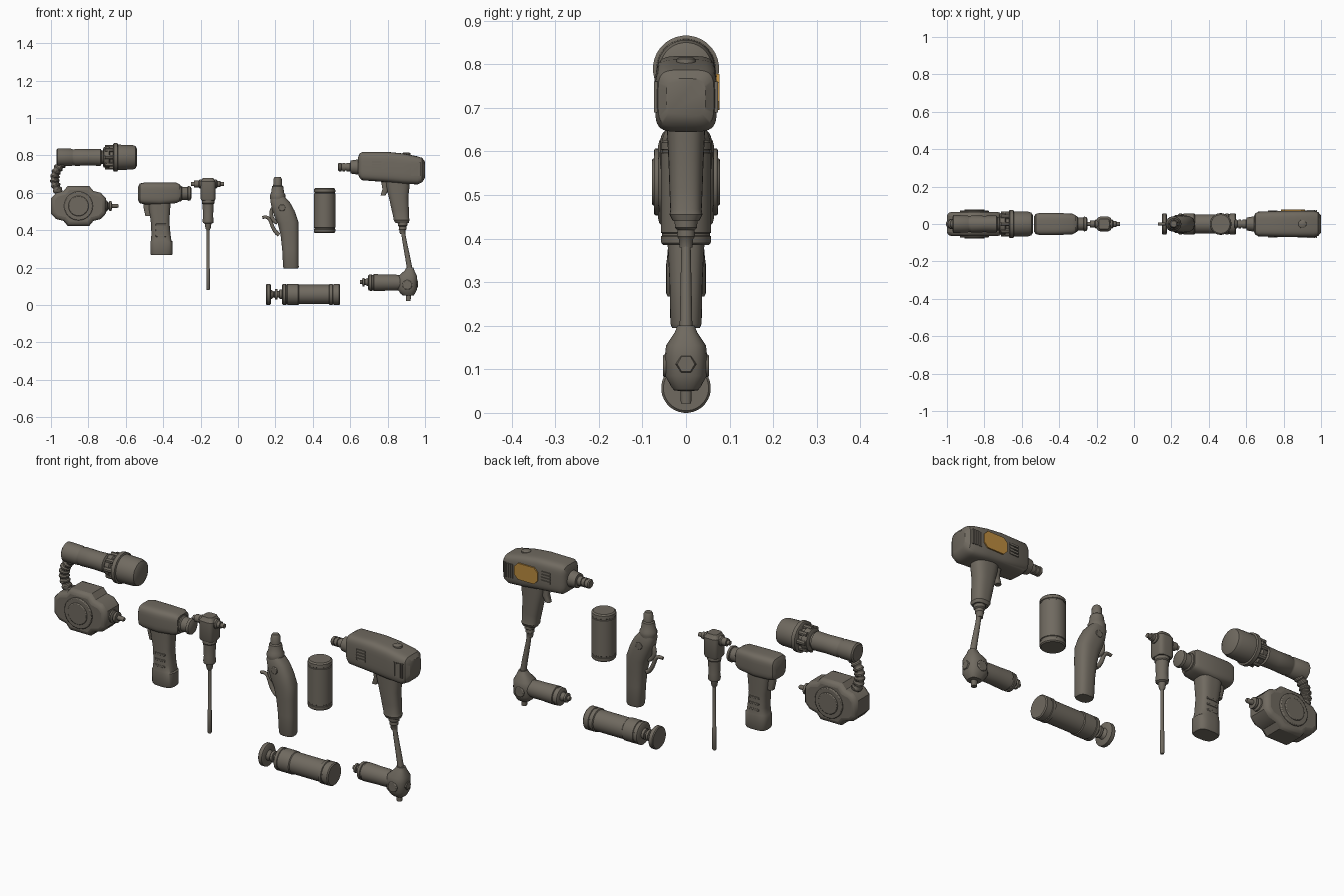
import bpy, bmesh, math
from mathutils import Vector
from mathutils.geometry import interpolate_bezier


def material(name, rgb):
    m = bpy.data.materials.new(name)
    m.diffuse_color = (*rgb, 1)
    return m


GREY = material("warm_grey", (0.162, 0.144, 0.117))
AMBER = material("amber", (0.50, 0.26, 0.05))


def finish(name, bm, mat=GREY, bevel=0, segs=2):
    bmesh.ops.recalc_face_normals(bm, faces=bm.faces)
    me = bpy.data.meshes.new(name)
    bm.to_mesh(me)
    bm.free()
    ob = bpy.data.objects.new(name, me)
    bpy.context.collection.objects.link(ob)
    me.materials.append(mat)
    if bevel:
        b = ob.modifiers.new("bevel", 'BEVEL')
        b.width, b.segments, b.limit_method = bevel, segs, 'ANGLE'
        b.angle_limit = math.radians(50)
    bpy.ops.object.select_all(action='DESELECT')
    ob.select_set(True)
    bpy.context.view_layer.objects.active = ob
    bpy.ops.object.shade_smooth_by_angle(angle=math.radians(35))
    return ob


# skin through sections (x, z, half size in plane, half size in y, tilt); p squares the section
def loft(name, sections, p=2, n=32):
    bm = bmesh.new()
    rings = []
    for x, z, a, b, tilt in sections:
        ux, uz = math.cos(math.radians(tilt)), math.sin(math.radians(tilt))
        ring = []
        for i in range(n):
            t = 2 * math.pi * (i + 0.5) / n
            c, s = math.cos(t), math.sin(t)
            c = math.copysign(abs(c) ** (2 / p), c) * a
            s = math.copysign(abs(s) ** (2 / p), s) * b
            ring.append(bm.verts.new((x + c * ux, s, z + c * uz)))
        rings.append(ring)
    for r, q in zip(rings, rings[1:]):
        for i in range(n):
            j = (i + 1) % n
            bm.faces.new((r[i], r[j], q[j], q[i]))
    bm.faces.new(rings[0])
    bm.faces.new(rings[-1])
    return finish(name, bm)


def turn_x(name, z, prof, n=32):
    return loft(name, [(x, z, r, r, 90) for x, r in prof], n=n)


def turn_z(name, x, prof, n=32, p=2):
    return loft(name, [(x, z, r, r, 0) for z, r in prof], p, n)


# bent tube in the xz plane; ribs alternate the radius
def bent_tube(name, pts, r0, r1, steps=16, rib=0):
    path = interpolate_bezier(*[Vector((x, 0, z)) for x, z in pts], steps)
    secs = []
    for i, q in enumerate(path):
        d = path[min(i + 1, steps - 1)] - path[max(i - 1, 0)]
        r = r0 + (r1 - r0) * i / (steps - 1) + rib * (i // 2 % 2)
        secs.append((q.x, q.z, r, r, math.degrees(math.atan2(d.z, d.x)) - 90))
    return loft(name, secs, n=16)


# xz outline pushed from y0 to y1
def prism(name, pts, y0, y1, mat=GREY, bevel=0, segs=2):
    bm = bmesh.new()
    f = bm.faces.new([bm.verts.new((x, y0, z)) for x, z in pts])
    g = bmesh.ops.extrude_face_region(bm, geom=[f])["geom"]
    bmesh.ops.translate(bm, vec=(0, y1 - y0, 0), verts=[v for v in g if isinstance(v, bmesh.types.BMVert)])
    return finish(name, bm, mat, bevel, segs)


def rect(x, z, w, h):
    return [(x - w, z - h), (x + w, z - h), (x + w, z + h), (x - w, z + h)]


def circle(x, z, r, n=32):
    return [(x + r * math.cos(2 * math.pi * i / n), z + r * math.sin(2 * math.pi * i / n)) for i in range(n)]


# upper left lamp with hose
turn_x("lamp_grip", .79, [(-.97, .04), (-.964, .048), (-.89, .046), (-.885, .043), (-.875, .043), (-.87, .046),
                          (-.80, .044), (-.735, .046), (-.73, .036), (-.71, .036)])
turn_x("lamp_collar", .79, [(-.722, .045), (-.717, .055), (-.69, .06), (-.685, .05), (-.66, .05)])
turn_x("lamp_head", .79, [(-.668, .07), (-.664, .076), (-.645, .076), (-.642, .068), (-.565, .066),
                          (-.548, .06), (-.54, .045)])
for i in range(8):
    a = i * math.pi / 4
    lug = turn_x("lamp_collar_lug", .79 + .055 * math.sin(a), [(-.712, .012), (-.665, .012)], 8)
    lug.location.y = .055 * math.cos(a)
bent_tube("lamp_hose", [(-.93, .765), (-.985, .72), (-.995, .66), (-.955, .60)], .021, .021, 30, .005)

# scalloped reel housing
CX, CZ = -.853, .53
corner = [(.147, .04), (.12, .07), (.08, .08), (.058, .106)]
outline = corner + [(-x, z) for x, z in corner[::-1]]
outline += [(-x, -z) for x, z in outline]
prism("reel_housing", [(CX + x, CZ + z) for x, z in outline], -.064, .064, bevel=.022, segs=3)
for s in (-1, 1):
    prism("reel_disc", circle(CX, CZ, .077), s * .05, s * .073, bevel=.004)
    prism("reel_cap", circle(CX, CZ, .054), s * .06, s * .078, bevel=.004)
turn_x("reel_nozzle", CZ, [(-.73, .035), (-.70, .03), (-.695, .018), (-.69, .018), (-.688, .027), (-.676, .027),
                           (-.674, .012), (-.645, .011), (-.64, .008)], 16)

# small pistol drill
loft("small_drill_body", [(-.535, .597, .035, .04, 90), (-.525, .597, .053, .054, 90), (-.50, .597, .058, .06, 90),
                          (-.42, .595, .06, .06, 90), (-.33, .60, .055, .055, 90), (-.31, .60, .045, .046, 90)], 4)
turn_x("small_drill_nose", .597, [(-.32, .044), (-.305, .042), (-.30, .036), (-.27, .034), (-.268, .04),
                                  (-.255, .038), (-.248, .025)])
loft("small_drill_handle", [(-.42, .58, .06, .045, 0), (-.42, .52, .058, .045, 0), (-.417, .45, .05, .04, 0),
                            (-.412, .38, .051, .041, 0), (-.411, .345, .055, .045, 0), (-.409, .34, .06, .046, 0),
                            (-.409, .275, .06, .046, 0), (-.409, .267, .056, .042, 0)], 3)
loft("small_drill_trigger", [(-.475, .56, .03, .018, 0), (-.483, .52, .022, .018, 0), (-.475, .475, .02, .016, 0)], 3, 16)
for s in (-1, 1):
    for z in (.37, .40, .43):
        prism("small_handle_rib", rect(-.412, z, .028, .005), s * .03, s * .043, bevel=.002)

# right angle driver
turn_z("driver_head", -.16, [(.56, .036), (.568, .04), (.66, .04), (.668, .034), (.68, .028)], p=4)
turn_x("driver_spindle", .647, [(-.25, .011), (-.236, .011), (-.235, .019), (-.21, .019), (-.205, .024), (-.115, .024),
                                (-.11, .017), (-.095, .017), (-.094, .011), (-.075, .011)], 16)
turn_z("driver_neck", -.16, [(.57, .033), (.545, .034), (.54, .03), (.475, .027), (.45, .03), (.44, .028),
                             (.435, .018), (.41, .014), (.40, .008)], 24)
turn_z("driver_rod", -.16, [(.41, .008), (.20, .008), (.195, .01), (.085, .01), (.08, .007)], 12)

# nozzle gun
turn_z("nozzle", .212, [(.685, .016), (.675, .022), (.64, .024), (.635, .03), (.60, .035), (.59, .041),
                        (.575, .041), (.54, .036)], 24)
loft("nozzle_gun_body", [(.213, .59, .028, .03, 0), (.215, .565, .043, .04, 8), (.23, .53, .052, .043, 20),
                         (.25, .485, .056, .045, 20), (.268, .44, .055, .045, 8), (.276, .38, .049, .042, 4),
                         (.28, .30, .044, .038, 0), (.283, .205, .042, .036, 0), (.283, .195, .038, .032, 0)], 2.6)
bent_tube("gun_lever", [(.22, .375), (.165, .41), (.19, .485), (.13, .468)], .011, .008)
bent_tube("gun_trigger", [(.20, .53), (.16, .50), (.18, .45), (.21, .44)], .011, .010)
for s in (-1, 1):
    prism("gun_pivot", circle(.235, .52, .018, 16), s * .03, s * .047, bevel=.003)

# spare canister
turn_z("canister", .463, [(.385, .052), (.39, .057), (.405, .058), (.407, .055), (.412, .055), (.414, .058),
                          (.596, .058), (.598, .055), (.603, .055), (.605, .058), (.62, .057), (.626, .05)])

# plunger cylinder lying low
turn_x("plunger_knob", .057, [(.15, .052), (.154, .056), (.172, .056), (.176, .05)])
turn_x("plunger_stem", .057, [(.17, .03), (.183, .022), (.19, .016), (.196, .016), (.198, .028), (.21, .028),
                              (.212, .018), (.22, .018), (.222, .026), (.24, .026)], 20)
turn_x("plunger_barrel", .057, [(.235, .048), (.24, .056), (.255, .056), (.257, .053), (.262, .053), (.264, .056),
                                (.322, .056), (.326, .052), (.487, .052), (.49, .057), (.505, .057), (.507, .054),
                                (.512, .054), (.514, .057), (.54, .057), (.545, .052)])

# large pistol tool
loft("large_body", [(.642, .745, .045, .045, 90), (.65, .745, .066, .058, 90), (.665, .743, .076, .066, 90),
                    (.80, .738, .081, .07, 90), (.88, .73, .081, .071, 90), (.96, .72, .075, .071, 90),
                    (.985, .722, .065, .064, 90), (1.0, .724, .043, .045, 90)], 4.5, 40)
turn_x("large_nose", .738, [(.535, .018), (.54, .023), (.552, .023), (.553, .019), (.559, .019), (.56, .023),
                            (.572, .023), (.573, .019), (.579, .019), (.58, .023), (.60, .023), (.602, .035),
                            (.635, .04), (.655, .042)], 24)
loft("large_handle", [(.853, .68, .066, .045, 0), (.855, .63, .062, .043, 0), (.86, .57, .051, .04, 8),
                      (.868, .51, .046, .038, 8), (.873, .465, .041, .036, 4), (.875, .455, .043, .038, 0),
                      (.877, .44, .036, .03, 0)], 2.6)
loft("large_trigger", [(.79, .66, .025, .018, 0), (.79, .62, .018, .017, 0), (.775, .585, .013, .015, 0)], 3, 16)
turn_z("large_top_button", .90, [(.79, .024), (.812, .022), (.816, .016)], 16)
for s in (-1, 1):
    for i in range(4):
        prism("front_vent_slat", rect(.742, .765 - i * .015, .026, .005), s * .06, s * .0725)
    for i in range(5):
        prism("rear_vent_slat", rect(.93 + i * .011, .725, .0035, .036), s * .06, s * .074)
prism("back_plate", [(.785, .715), (.805, .695), (.895, .695), (.915, .715), (.915, .758), (.895, .778),
                     (.805, .778), (.785, .758)], .069, .0765, AMBER)

# cable and lower angle tool
turn_z("cable_sleeve", .88, [(.45, .027), (.425, .026), (.42, .02), (.405, .021), (.40, .017), (.38, .015)], 16)
bent_tube("cable", [(.88, .42), (.885, .35), (.905, .28), (.918, .19)], .010, .015)
loft("angle_head", [(.919, .20, .019, .02, 0), (.917, .185, .026, .026, 0), (.908, .155, .05, .046, 0),
                    (.905, .13, .054, .049, 0), (.905, .085, .053, .048, 0), (.908, .06, .038, .034, 0),
                    (.91, .052, .03, .028, 0), (.911, .05, .014, .013, 0), (.911, .022, .012, .012, 0)], 2.6, 24)
turn_x("angle_hex_boss", .112, [(.93, .026), (.955, .024), (.962, .02)], 6)
turn_x("angle_body", .12, [(.695, .035), (.70, .043), (.715, .045), (.717, .041), (.724, .041), (.726, .046),
                           (.80, .043), (.84, .043), (.87, .04), (.90, .04)])
turn_x("angle_tip", .123, [(.652, .01), (.664, .012), (.666, .023), (.676, .023), (.678, .015), (.685, .018),
                           (.70, .025)], 16)
for s in (-1, 1):
    prism("angle_head_cap", circle(.905, .108, .026, 16), s * .035, s * .053, bevel=.004)
